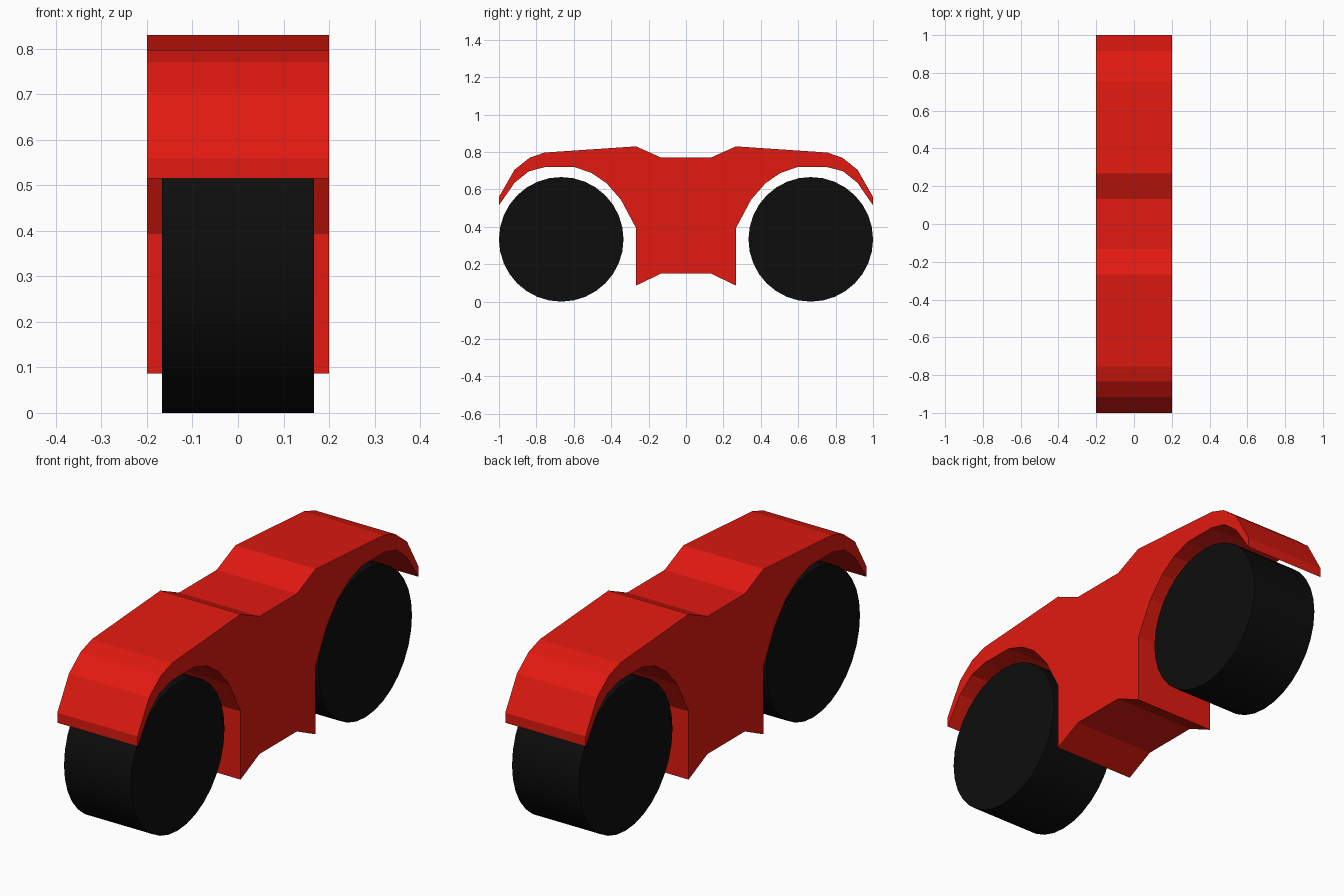
import bpy, bmesh
from math import pi

if "Cube" in bpy.data.objects:
    bpy.data.objects.remove(bpy.data.objects["Cube"])


def material(name, color):
    mat = bpy.data.materials.new(name)
    mat.diffuse_color = color
    mat.use_nodes = True
    mat.node_tree.nodes["Principled BSDF"].inputs["Base Color"].default_value = mat.diffuse_color
    return mat


red = material("red_paint", (0.75, 0.01, 0.005, 1))
black = material("black_rubber", (0.004, 0.004, 0.004, 1))

# Body: half side profile (y, z), mirrored front to back and extruded across x
HALF_WIDTH = 0.2
half = [
    (0.133, 0.77), (0.267, 0.83), (0.755, 0.797), (0.835, 0.77), (0.917, 0.705), (1.0, 0.56),
    (1.0, 0.515), (0.917, 0.635), (0.84, 0.697), (0.755, 0.719), (0.595, 0.719), (0.505, 0.688),
    (0.425, 0.633), (0.348, 0.545), (0.267, 0.393), (0.267, 0.086), (0.133, 0.15),
]
profile = half + [(-y, z) for y, z in reversed(half)]

bm = bmesh.new()
side = bm.faces.new([bm.verts.new((-HALF_WIDTH, y, z)) for y, z in profile])
ext = bmesh.ops.extrude_face_region(bm, geom=[side], use_keep_orig=True)
bmesh.ops.translate(bm, vec=(2 * HALF_WIDTH, 0, 0),
                    verts=[v for v in ext["geom"] if isinstance(v, bmesh.types.BMVert)])
bmesh.ops.recalc_face_normals(bm, faces=bm.faces)
mesh = bpy.data.meshes.new("body")
bm.to_mesh(mesh)
bm.free()
body = bpy.data.objects.new("body", mesh)
bpy.context.collection.objects.link(body)
mesh.materials.append(red)

# Wheels: wide plain drums
for name, y in (("front_wheel", -0.667), ("rear_wheel", 0.667)):
    bpy.ops.mesh.primitive_cylinder_add(vertices=32, radius=0.333, depth=0.333,
                                        location=(0, y, 0.333), rotation=(0, pi / 2, 0))
    wheel = bpy.context.object
    wheel.name = name
    wheel.data.materials.append(black)
    bpy.ops.object.shade_smooth_by_angle()
